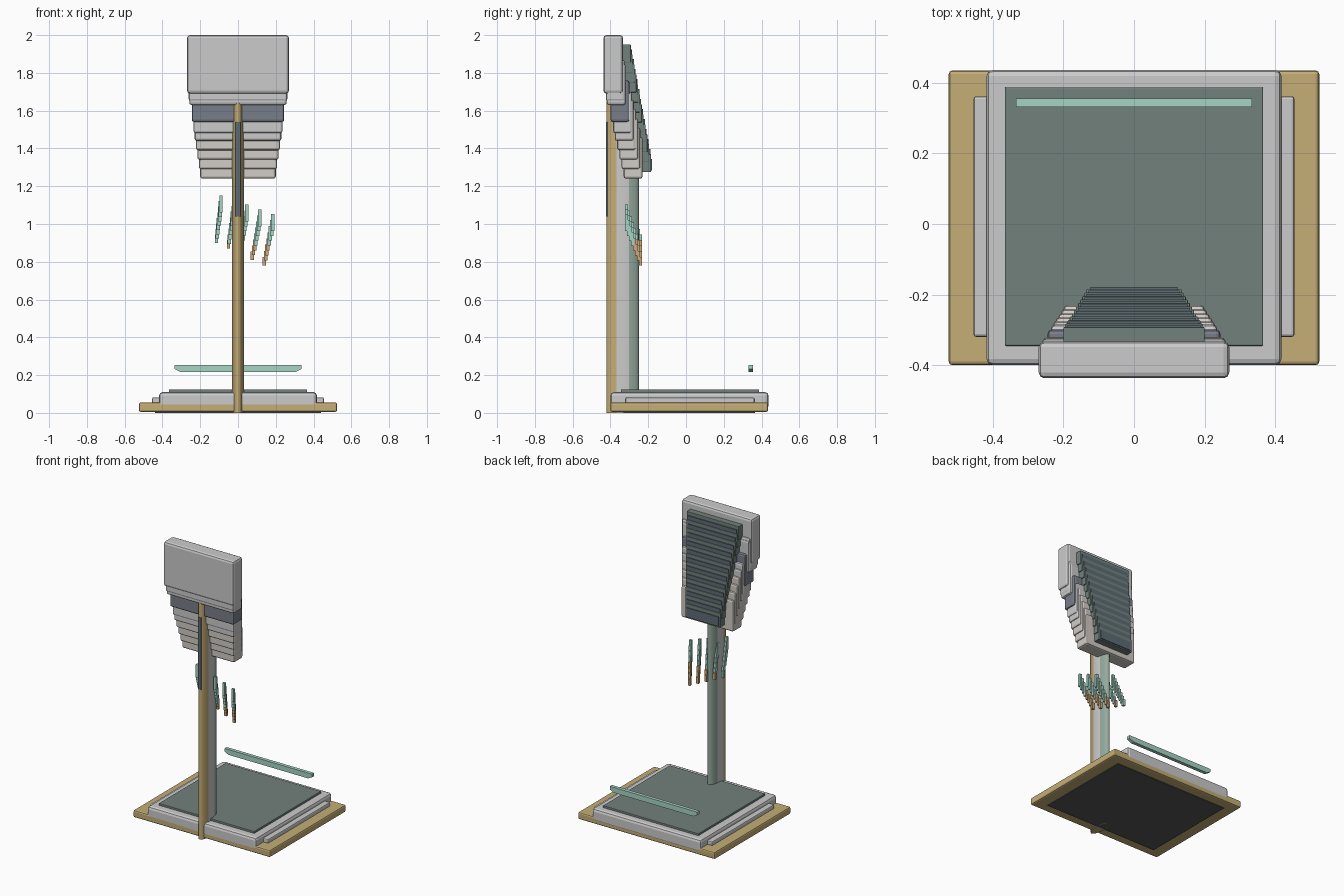
import bpy, bmesh, math

if "Cube" in bpy.data.objects:
    bpy.data.objects.remove(bpy.data.objects["Cube"])

def mat(name, rgb):
    m = bpy.data.materials.new(name)
    m.diffuse_color = (*rgb, 1)
    m.use_nodes = True
    m.node_tree.nodes["Principled BSDF"].inputs["Base Color"].default_value = m.diffuse_color
    return m

GOLD = mat("gold", (0.56, 0.42, 0.18))
SILVER = mat("silver", (0.61, 0.61, 0.62))
GREEN = mat("grey_green", (0.17, 0.22, 0.20))
SLATE = mat("slate", (0.11, 0.15, 0.18))
BAND = mat("band", (0.19, 0.21, 0.25))
CREAM = mat("cream", (0.64, 0.61, 0.57))
MINT = mat("mint", (0.38, 0.66, 0.56))
TAN = mat("tan", (0.60, 0.40, 0.20))
SAGE = mat("sage", (0.30, 0.40, 0.34))
DARK = mat("dark", (0.09, 0.09, 0.09))

def finish(name, bm, mats):
    me = bpy.data.meshes.new(name)
    bm.to_mesh(me)
    bm.free()
    for m in mats:
        me.materials.append(m)
    ob = bpy.data.objects.new(name, me)
    bpy.context.collection.objects.link(ob)
    return ob

def box(name, x0, x1, y0, y1, z0, z1, m, bevel=0.0):
    bm = bmesh.new()
    bmesh.ops.create_cube(bm, size=1)
    for v in bm.verts:
        v.co = ((x0 + x1) / 2 + v.co.x * (x1 - x0),
                (y0 + y1) / 2 + v.co.y * (y1 - y0),
                (z0 + z1) / 2 + v.co.z * (z1 - z0))
    ob = finish(name, bm, [m])
    if bevel:
        b = ob.modifiers.new("bevel", "BEVEL")
        b.width, b.segments = bevel, 2
    return ob

def lerp(a, b, t):
    return a + (b - a) * t

# platform
box("base_plate", -0.525, 0.525, -0.40, 0.435, 0.005, 0.055, GOLD, 0.01)
box("base_underside", -0.44, 0.44, -0.33, 0.365, 0.0, 0.03, DARK)
box("platform", -0.418, 0.418, -0.40, 0.437, 0.02, 0.11, SILVER, 0.018)
box("platform_mat", -0.366, 0.366, -0.345, 0.387, 0.10, 0.124, GREEN, 0.003)
for s, side in ((-1, "left"), (1, "right")):
    xs = sorted((s * 0.40, s * 0.455))
    box("side_rail_" + side, *xs, -0.32, 0.362, 0.05, 0.082, SILVER, 0.008)

# oval post, gold at the front fading to green at the back
bm = bmesh.new()
n = 32
rings = [[bm.verts.new((0.032 * math.cos(a), -0.335 + 0.086 * math.sin(a), z))
          for a in (2 * math.pi * i / n for i in range(n))] for z in (0.0, 1.64)]
for i in range(n):
    j = (i + 1) % n
    f = bm.faces.new((rings[0][i], rings[0][j], rings[1][j], rings[1][i]))
    f.smooth = True
    y = f.calc_center_median().y
    f.material_index = 0 if y < -0.365 else 1 if y < -0.31 else 2
bm.faces.new(rings[0][::-1])
bm.faces.new(rings[1])
post = finish("post", bm, [GOLD, SILVER, SAGE])
for e in post.data.edges:
    a, b = (post.data.vertices[k].co.z for k in e.vertices)
    e.use_edge_sharp = a == b
box("post_slot", -0.012, 0.012, -0.423, -0.40, 1.04, 1.54, SLATE)

# head: top panel plus stepped plates leaning back as they go down
box("head_top", -0.27, 0.27, -0.437, -0.333, 1.69, 2.0, SILVER, 0.016)
bottoms = [1.65, 1.63, 1.54, 1.48, 1.44, 1.39, 1.34, 1.29, 1.24]
for i, z in enumerate(bottoms):
    t = (1.69 - z) / 0.45
    w = lerp(0.267, 0.20, t)
    y = lerp(-0.434, -0.33, t)
    m = SILVER if i < 2 else BAND if i == 2 else SILVER if i < 5 else CREAM
    box(f"head_plate_{i}", -w, w, y, y + 0.10, z, z + 0.22, m, 0.012)

# stepped screen on the back of the head
steps = 12
for i in range(steps):
    t = i / (steps - 1)
    w = lerp(0.20, 0.135, t)
    y = lerp(-0.292, -0.185, t)
    top = lerp(1.95, 1.37, t)
    bot = top - 0.095
    box(f"screen_frame_{i}", -w, w, y - 0.06, y, bot, top, GREEN, 0.003)
    box(f"screen_slat_{i}", -w + 0.012, w - 0.012, y - 0.01, y + 0.006,
        bot + 0.008, top - 0.025, SLATE)

# five hanging stepped strips
for k in range(5):
    x_top = -0.09 + 0.0685 * k
    z_top = 1.15 - 0.024 * k
    z_bot = 0.90 - 0.03 * k
    lean = 0.024 + 0.005 * k
    for i in range(8):
        t = i / 7
        x = x_top - lean * t
        y = lerp(-0.315, -0.24, t)
        z0 = lerp(z_top - 0.09, z_bot, t)
        box(f"strip_{k}_{i}", x - 0.009, x + 0.009, y - 0.008, y + 0.008,
            z0, z0 + lerp(0.09, 0.045, t), MINT if z0 > 0.885 else TAN)

# floating bar with chamfered lower ends
bm = bmesh.new()
profile = [(-0.305, 0.217), (0.305, 0.217), (0.335, 0.232),
           (0.335, 0.254), (-0.335, 0.254), (-0.335, 0.232)]
face = bm.faces.new([bm.verts.new((x, 0.332, z)) for x, z in profile])
ext = bmesh.ops.extrude_face_region(bm, geom=[face])
bmesh.ops.translate(bm, vec=(0, 0.024, 0),
                    verts=[g for g in ext["geom"] if isinstance(g, bmesh.types.BMVert)])
bmesh.ops.recalc_face_normals(bm, faces=bm.faces)
finish("bar", bm, [MINT])
